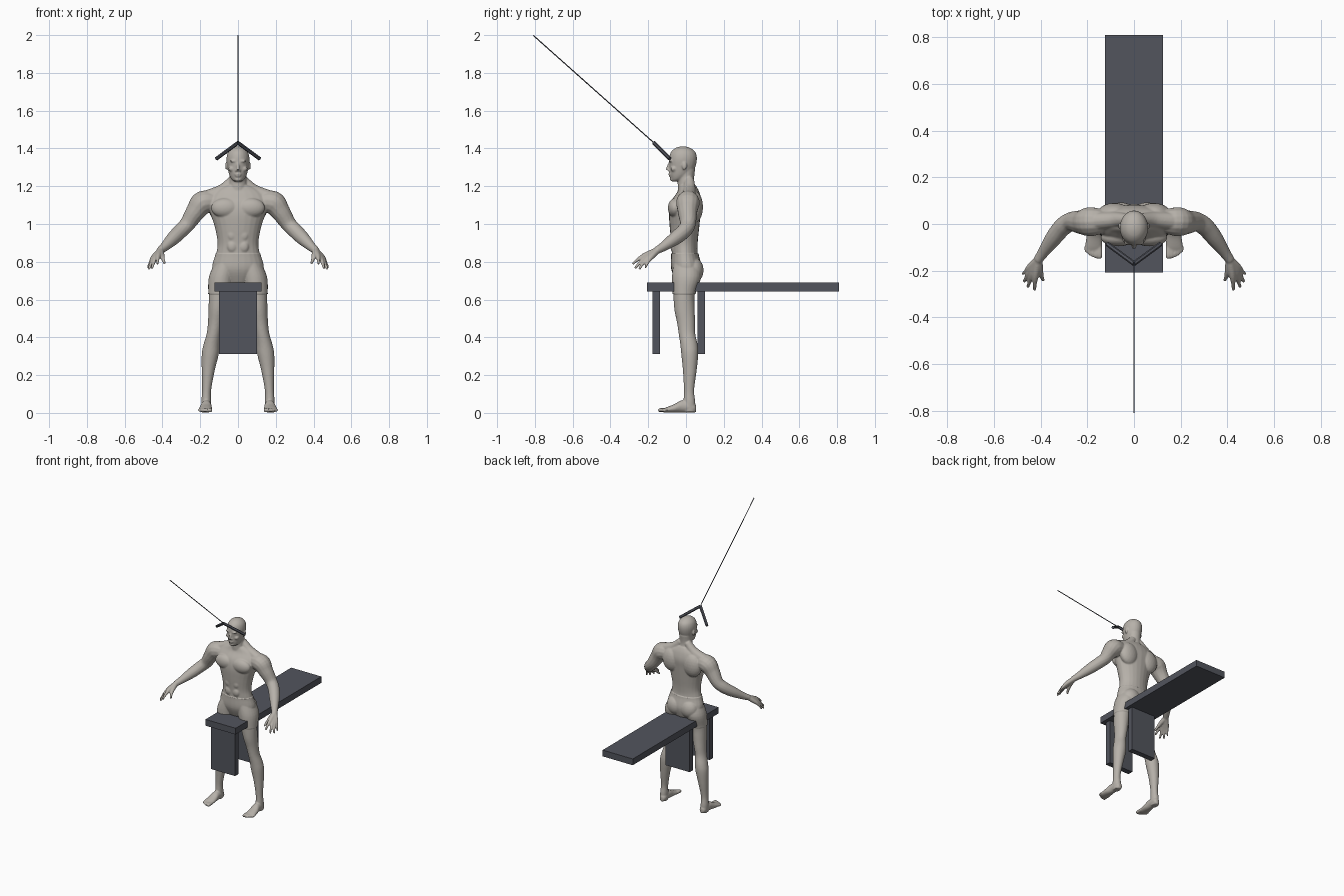
import bpy
import bmesh
import math
from mathutils import Matrix, Vector

if "Cube" in bpy.data.objects:
    bpy.data.objects.remove(bpy.data.objects["Cube"], do_unlink=True)


def material(name, rgb):
    m = bpy.data.materials.new(name)
    m.use_nodes = True
    m.diffuse_color = (*rgb, 1)
    m.node_tree.nodes["Principled BSDF"].inputs["Base Color"].default_value = (*rgb, 1)
    return m


skin = material("warm grey skin", (0.47, 0.44, 0.40))
dark = material("slate grey", (0.085, 0.09, 0.11))


def spline(rows, steps=5):
    """Catmull-Rom resampling of rows of numbers."""
    out = []
    for i in range(len(rows) - 1):
        p0, p1, p2, p3 = (rows[min(max(k, 0), len(rows) - 1)] for k in range(i - 1, i + 3))
        for s in range(steps):
            t = s / steps
            out.append([b + 0.5 * t * (c - a + t * (2 * a - 5 * b + 4 * c - d + t * (3 * (b - c) + d - a)))
                        for a, b, c, d in zip(p0, p1, p2, p3)])
    return out + [list(rows[-1])]


def loft(bm, rings, sides=24):
    """Closed skin through rings given as (centre, u axis, v axis)."""
    loops = []
    for c, u, v in rings:
        angles = [math.tau * k / sides for k in range(sides)]
        loops.append([bm.verts.new(c + u * math.cos(a) + v * math.sin(a)) for a in angles])
    for a, b in zip(loops, loops[1:]):
        for k in range(sides):
            n = (k + 1) % sides
            bm.faces.new((a[k], a[n], b[n], b[k]))
    bm.faces.new(loops[0][::-1])
    bm.faces.new(loops[-1])


def column(bm, rows, side=1, lying=False):
    """Rows of x, y, z, half width, half depth (or half height if lying)."""
    loft(bm, [(Vector((x * side, y, z)), Vector((a, 0, 0)),
               Vector((0, 0, b)) if lying else Vector((0, b, 0)))
              for x, y, z, a, b in spline(rows)])


def limb(bm, rows, side=1):
    """Round tube through rows of x, y, z, radius."""
    pts = spline(rows)
    pos = [Vector(p[:3]) for p in pts]
    rings = []
    for i, p in enumerate(pts):
        t = (pos[min(i + 1, len(pos) - 1)] - pos[max(i - 1, 0)]).normalized()
        u = t.cross(Vector((0.3, 0.2, 1))).normalized()
        v = t.cross(u)
        mirror = Vector((side, 1, 1))
        rings.append((pos[i] * mirror, u * p[3] * mirror, v * p[3] * mirror))
    loft(bm, rings, 14)


def blob(bm, centre, radii, side=1):
    c = Vector(centre) * Vector((side, 1, 1))
    bmesh.ops.create_icosphere(bm, subdivisions=3, radius=1,
                               matrix=Matrix.Translation(c) @ Matrix.Diagonal((*radii, 1)))


bm = bmesh.new()

# Trunk, neck and head
column(bm, [(0, .01, .69, .075, .055), (0, .004, .76, .132, .078), (0, -.006, .84, .116, .069),
            (0, -.008, .90, .108, .070), (0, -.008, .98, .122, .078), (0, -.006, 1.06, .148, .084),
            (0, .002, 1.12, .165, .080), (0, .012, 1.17, .135, .058), (0, .008, 1.205, .065, .044)])
column(bm, [(0, .012, 1.15, .06, .055), (0, .0, 1.22, .046, .044), (0, .004, 1.29, .045, .044)])
column(bm, [(0, -.058, 1.226, .02, .018), (0, -.045, 1.237, .034, .035), (0, -.03, 1.262, .047, .056),
            (0, -.02, 1.30, .056, .069), (0, -.016, 1.345, .061, .074), (0, -.015, 1.38, .053, .065),
            (0, -.016, 1.402, .033, .04), (0, -.016, 1.411, .01, .012)])

# Nose, mouth and chin
limb(bm, [(0, -.086, 1.325, .006), (0, -.095, 1.30, .008), (0, -.099, 1.286, .01)])
blob(bm, (0, -.086, 1.264), (.018, .007, .005))
blob(bm, (0, -.083, 1.254), (.016, .008, .005))
blob(bm, (0, -.072, 1.236), (.02, .013, .011))

for s in (1, -1):
    # Brow, cheek, nostril and ear
    blob(bm, (.022, -.081, 1.333), (.022, .011, .006), s)
    blob(bm, (.033, -.064, 1.292), (.018, .018, .015), s)
    blob(bm, (.009, -.089, 1.282), (.006, .009, .006), s)
    blob(bm, (.061, -.008, 1.307), (.007, .013, .021), s)

    # Neck slope, chest, back, stomach and seat muscles
    limb(bm, [(.025, .018, 1.235, .025), (.08, .018, 1.178, .034), (.16, .012, 1.14, .04)], s)
    blob(bm, (.068, -.058, 1.085), (.075, .038, .052), s)
    blob(bm, (.085, .045, 1.09), (.072, .045, .085), s)
    for z in (.88, .94, 1.0):
        blob(bm, (.03, -.064, z), (.028, .018, .033), s)
    blob(bm, (.056, .038, .755), (.064, .051, .065), s)

    # Arm
    limb(bm, [(.12, .012, 1.115, .05), (.185, .01, 1.113, .063), (.225, .008, 1.065, .052),
              (.268, .01, 1.0, .042), (.305, -.012, .962, .04), (.345, -.06, .922, .036),
              (.388, -.12, .88, .025), (.412, -.155, .86, .02)], s)

    # Hand: every finger runs from the wrist so that the palms merge
    wrist = Vector((.41, -.152, .86))
    for tip, r in (((.478, -.215, .768), .008), ((.472, -.248, .760), .009), ((.455, -.27, .765), .009),
                   ((.426, -.283, .788), .009), ((.388, -.243, .79), .0095)):
        tip = Vector(tip)
        knuckle = wrist.lerp(tip, .48) + Vector((.004, -.003, .008))
        joint = wrist.lerp(tip, .78) + Vector((.003, -.003, .006))
        limb(bm, [(*wrist, .018), (*knuckle, .0145), (*joint, r), (*tip, r * .75)], s)

    # Leg
    column(bm, [(.06, .0, .80, .055, .062), (.085, .003, .72, .065, .073), (.097, -.01, .63, .057, .057),
                (.108, -.008, .55, .048, .054), (.118, .0, .48, .041, .048), (.128, .005, .42, .038, .044),
                (.140, .016, .36, .043, .046), (.147, .02, .31, .045, .045), (.158, .02, .22, .034, .036),
                (.166, .016, .12, .024, .027), (.168, .018, .06, .026, .031), (.168, .02, .004, .024, .03)], s)

    # Foot and toes
    column(bm, [(.166, .054, .022, .013, .018), (.166, .035, .028, .025, .027), (.168, -.02, .034, .028, .033),
                (.171, -.06, .024, .034, .023), (.173, -.10, .016, .036, .015),
                (.173, -.118, .012, .031, .01)], s, lying=True)
    for k in range(5):
        x, y, r = .147 + .0145 * k, -.147 + .0015 * k * k, .011 - .001 * k
        limb(bm, [(x, -.095, .016, r), (x, y + .015, .015, r), (x, y, .011, r * .8)], s)

raw = bpy.data.meshes.new("body_raw")
bm.to_mesh(raw)
bm.free()
body = bpy.data.objects.new("body", raw)
bpy.context.collection.objects.link(body)

# Fuse the parts into one smooth skin
fuse = body.modifiers.new("fuse", 'REMESH')
fuse.mode = 'VOXEL'
fuse.voxel_size = .0046
soften = body.modifiers.new("soften", 'SMOOTH')
soften.factor = .5
soften.iterations = 4
mesh = bpy.data.meshes.new_from_object(body.evaluated_get(bpy.context.evaluated_depsgraph_get()))
body.modifiers.clear()
body.data = mesh
bpy.data.meshes.remove(raw)

# Shorts: cut the skin at hem and waist, colour and raise the band between
HEM, WAIST = .63, .843
bm = bmesh.new()
bm.from_mesh(mesh)
for z in (HEM, WAIST):
    bmesh.ops.bisect_plane(bm, geom=bm.verts[:] + bm.edges[:] + bm.faces[:], dist=1e-5,
                           plane_co=(0, 0, z), plane_no=(0, 0, 1))
bm.normal_update()
for f in bm.faces:
    c = f.calc_center_median()
    f.material_index = int(HEM < c.z < WAIST and abs(c.x) < .25)
    f.smooth = True
band = {v for f in bm.faces if f.material_index for v in f.verts}
shift = {v: v.normal * .004 for v in band}
for v, d in shift.items():
    v.co += d
bm.to_mesh(mesh)
bm.free()
mesh.materials.clear()
mesh.materials.append(skin)
mesh.materials.append(dark)


def box(name, low, high):
    low, high = Vector(low), Vector(high)
    bpy.ops.mesh.primitive_cube_add(size=1, location=(low + high) / 2)
    ob = bpy.context.object
    ob.name = name
    ob.data.transform(Matrix.Diagonal((*(high - low), 1)))
    ob.data.materials.append(dark)


def rod(name, a, b, radius, sides):
    a, b = Vector(a), Vector(b)
    bpy.ops.mesh.primitive_cylinder_add(vertices=sides, radius=radius, depth=(b - a).length,
                                        location=(a + b) / 2)
    ob = bpy.context.object
    ob.name = name
    ob.rotation_euler = (b - a).to_track_quat('Z', 'Y').to_euler()
    ob.data.materials.append(dark)
    bpy.ops.object.shade_smooth_by_angle()


# Bench
box("bench_top", (-.125, -.207, .643), (.125, .81, .69))
box("bench_front_leg", (-.1, -.177, .313), (.1, -.137, .643))
box("bench_back_leg", (-.1, .06, .313), (.1, .1, .643))

# Pull-down handle and cable
apex = (0, -.17, 1.43)
rod("handle_left", apex, (.114, -.086, 1.346), .01, 12)
rod("handle_right", apex, (-.114, -.086, 1.346), .01, 12)
rod("cable", apex, (0, -.808, 1.998), .003, 8)
